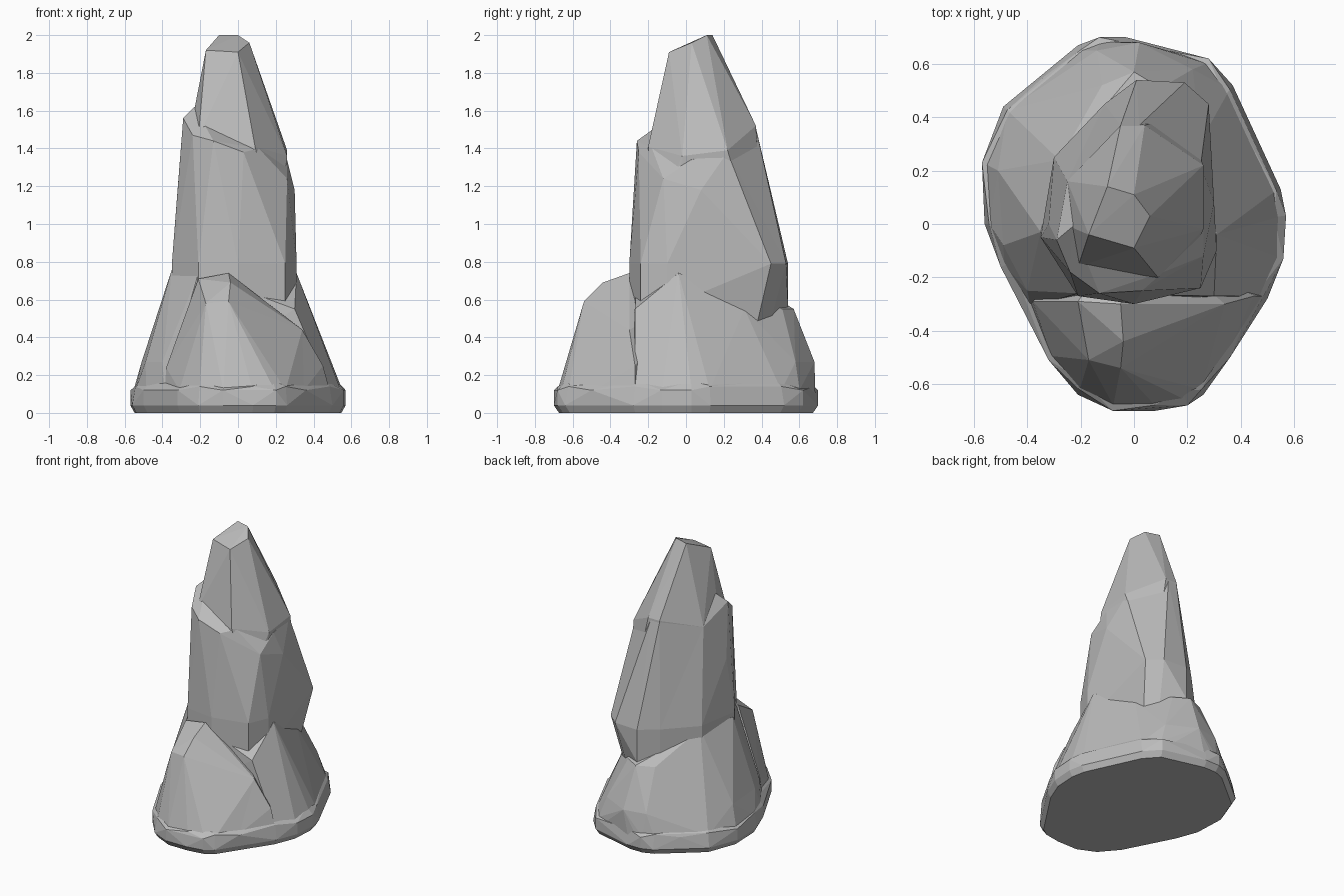
import bpy
import bmesh
from mathutils import Vector

default_cube = bpy.data.objects.get("Cube")
if default_cube:
    bpy.data.objects.remove(default_cube, do_unlink=True)

# One plain stone colour for the whole rock
stone = bpy.data.materials.new("grey stone")
stone.use_nodes = True
grey = (0.5, 0.5, 0.5, 1)
stone.diffuse_color = grey
stone.node_tree.nodes["Principled BSDF"].inputs["Base Color"].default_value = grey


def ring(outline, height, scale=1.0):
    """Place a flat outline at a height, scaled about the middle."""
    return [(x * scale, y * scale, height) for x, y in outline]


def chiselled_block(name, corners):
    """Wrap corner points (in centimetres) in a faceted convex block."""
    mesh = bpy.data.meshes.new(name)
    bm = bmesh.new()
    for corner in corners:
        bm.verts.new(Vector(corner) / 100)
    hull = bmesh.ops.convex_hull(bm, input=bm.verts[:])
    unused = set(hull["geom_interior"]) | set(hull["geom_unused"])
    bmesh.ops.delete(
        bm,
        geom=[item for item in unused if isinstance(item, bmesh.types.BMVert)],
        context="VERTS",
    )
    # Merge nearly flat neighbours into broad chiselled facets
    bmesh.ops.dissolve_limit(
        bm, angle_limit=0.07, verts=bm.verts[:], edges=bm.edges[:]
    )
    bmesh.ops.triangulate(bm, faces=bm.faces[:])
    bmesh.ops.recalc_face_normals(bm, faces=bm.faces[:])
    bm.to_mesh(mesh)
    bm.free()
    mesh.materials.append(stone)
    block = bpy.data.objects.new(name, mesh)
    bpy.context.collection.objects.link(block)
    return block


def merge_blocks(body, others):
    """Fuse the blocks into one closed rock and remove the pieces."""
    for other in others:
        union = body.modifiers.new("union " + other.name, "BOOLEAN")
        union.operation = "UNION"
        union.solver = "EXACT"
        union.object = other
    graph = bpy.context.evaluated_depsgraph_get()
    fused = bpy.data.meshes.new_from_object(body.evaluated_get(graph))
    body.modifiers.clear()
    body.data = fused
    for other in others:
        bpy.data.objects.remove(other, do_unlink=True)


# Footprint of the rock, anticlockwise from the right
footprint = [
    (57, 3), (55, 13), (40, 40), (37, 52), (28, 62), (-3, 70), (-13, 70),
    (-21, 67), (-34, 55), (-49, 44), (-57, 23), (-56, 0), (-50, -16),
    (-40, -32), (-32, -51), (-21, -64), (-8, -70), (8, -70), (20, -68),
    (26, -64), (36, -50), (50, -28), (56, -13),
]
back_footprint = [point for point in footprint if point[1] > -33]
front_footprint = [point for point in footprint if point[1] < -25]

# Low worn foot
foot = chiselled_block(
    "rock_spire",
    ring(footprint, 0, 0.96) + ring(footprint, 4) + ring(footprint[::2], 12)
    + ring(footprint[1::2], 14, 0.97) + ring(footprint[::3], 17, 0.92),
)

# Flared skirt around the sides and back
shoulder = [
    (47, 8), (32, 43), (22, 58), (2, 68), (-14, 65), (-41, 41),
    (-51, 20), (-49, -8), (-40, -25), (40, -27), (47, -16),
]
brow = [
    (38, 0), (25, 31), (10, 51), (0, 57), (-12, 52), (-36, 27),
    (-40, -5), (-26, -26), (30, -27), (36, -14),
]
skirt = chiselled_block(
    "skirt",
    ring(back_footprint, 5, 0.98) + ring(back_footprint, 12, 0.97)
    + ring(shoulder, 27) + ring(brow, 55)
    + [(-35, -3, 76), (-28, 24, 76), (31, -4, 74), (-21, -26, 74)],
)

# Upright column, overhanging at the back right
waist = [
    (31, 4), (29, 29), (28, 45), (19, 53), (1, 54), (-11, 45),
    (-30, 25), (-35, -5), (-21, -27), (0, -30), (25, -24), (31, -10),
]
column_top = [
    (26, 3, 134), (25, 22, 138), (2, 37, 151), (-5, 37, 151),
    (-25, 16, 145), (-29, -6, 156), (-23, -1, 162), (-24, -18, 147),
    (-13, -26, 144), (3, -25, 138), (11, -18, 140), (26, -12, 124),
    (30, 8, 118), (-32, 0, 118),
]
column = chiselled_block(
    "column",
    ring(waist, 46, 0.83) + ring(waist[4:], 56) + ring(waist, 79) + column_top,
)

# Tapering tip with a slanted cap, running smoothly into the column
cap = [(-17, -4, 192), (0, -9, 191), (6, 3, 196), (0, 11, 200), (-10, 14, 200)]
neck = [
    (-17, 2, 170), (0, -14, 168), (9, -14, 153), (26, -2, 136),
    (26, 22, 139), (4, 37, 152), (-5, 37, 152), (-25, 16, 145),
    (-24, -1, 156), (-21, -16, 146), (9, -20, 141),
]
tip = chiselled_block("tip", cap + neck + ring(waist, 100, 0.75))

# Broad buttress leaning on the front
buttress = chiselled_block(
    "front_buttress",
    ring(front_footprint, 5, 0.98) + ring(front_footprint, 12, 0.97)
    + [
        (-21, -29, 71), (-5, -30, 74), (-4, -44, 69), (-5, -54, 59),
        (-17, -51, 58), (34, -30, 44), (45, -27, 25), (-4, -64, 26),
        (-38, -29, 24), (-28, -28, 48), (0, 0, 10), (0, 0, 60),
    ],
)

merge_blocks(foot, [skirt, column, tip, buttress])
